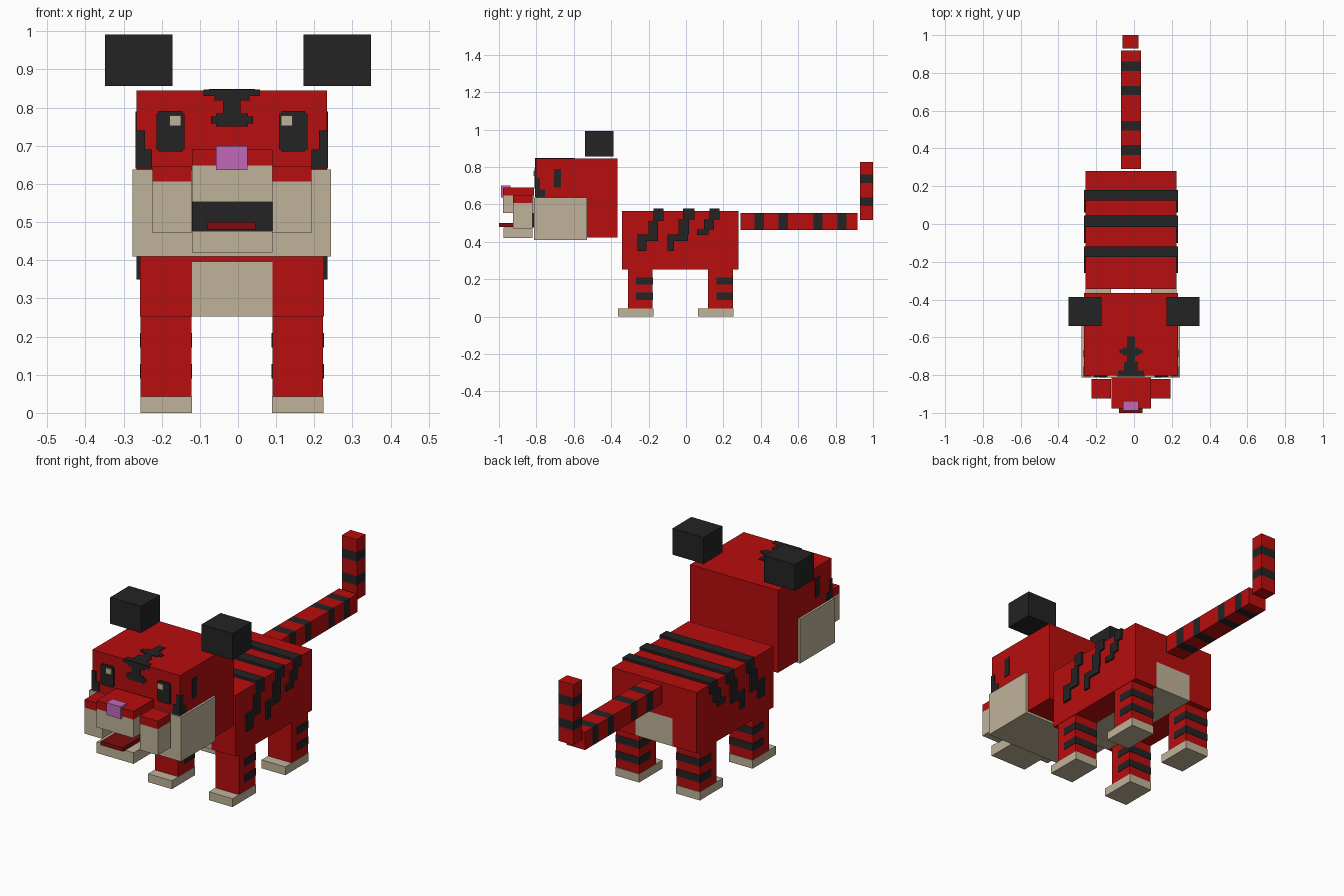
import bpy, bmesh
from mathutils import Vector

cube = bpy.data.objects.get("Cube")
if cube:
    bpy.data.objects.remove(cube, do_unlink=True)

CX = -0.016  # symmetry plane of the animal


def material(name, rgb):
    m = bpy.data.materials.new(name)
    m.use_nodes = True
    m.diffuse_color = (*rgb, 1)
    bsdf = m.node_tree.nodes["Principled BSDF"]
    bsdf.inputs["Base Color"].default_value = (*rgb, 1)
    bsdf.inputs["Roughness"].default_value = 0.9
    return m


RED = material("red fur", (0.48, 0.004, 0.004))
BLACK = material("black fur", (0.017, 0.017, 0.017))
TAN = material("tan fur", (0.53, 0.45, 0.32))
PINK = material("pink nose", (0.54, 0.14, 0.48))
TONGUE = material("dark red tongue", (0.20, 0.004, 0.004))


def boxes(name, spans, mats, cuts=(), rule=None):
    """One object from (x0, x1, y0, y1, z0, z1) spans; cuts are (axis, position)."""
    bm = bmesh.new()
    for s in spans:
        lo, hi = Vector(s[0::2]), Vector(s[1::2])
        new = bmesh.ops.create_cube(bm, size=1)["verts"]
        for v in new:
            v.co = (lo + hi) / 2 + v.co * (hi - lo)
    for axis, pos in cuts:
        n = Vector((0, 0, 0))
        n[axis] = 1
        bmesh.ops.bisect_plane(bm, geom=bm.verts[:] + bm.edges[:] + bm.faces[:],
                               plane_co=n * pos, plane_no=n)
    if rule:
        for f in bm.faces:
            f.material_index = int(rule(f.calc_center_median()))
    me = bpy.data.meshes.new(name)
    bm.to_mesh(me)
    bm.free()
    for m in mats:
        me.materials.append(m)
    ob = bpy.data.objects.new(name, me)
    bpy.context.collection.objects.link(ob)
    return ob


def banded(name, span, axis, bands):
    """Red box with black bands along one axis."""
    cuts = [(axis, p) for band in bands for p in band]
    return boxes(name, [span], [RED, BLACK], cuts,
                 lambda c: any(a < c[axis] < b for a, b in bands))


def mirrored(x0, x1):
    """The x span and its reflection, keyed by side."""
    return {"left": (x0, x1), "right": (2 * CX - x1, 2 * CX - x0)}


# Body with a tan chest, belly and rump patch
boxes("body", [(-0.257, 0.225, -0.343, 0.28, 0.252, 0.565)], [RED, TAN],
      [(0, -0.12), (0, 0.09), (2, 0.395)],
      lambda c: -0.12 < c.x < 0.09 and c.z < 0.395)

# Raised body stripes: a bar over the back and stepped runs down each flank
flank_steps = {
    "front": [(-0.175, -0.12, 0.51, 0.577), (-0.20, -0.15, 0.44, 0.51),
              (-0.26, -0.15, 0.405, 0.44), (-0.26, -0.21, 0.35, 0.405)],
    "middle": [(-0.015, 0.045, 0.52, 0.577), (-0.04, 0.015, 0.44, 0.52),
               (-0.10, 0.01, 0.405, 0.44), (-0.10, -0.065, 0.35, 0.405)],
    "rear": [(0.125, 0.18, 0.52, 0.577), (0.095, 0.15, 0.465, 0.52),
             (0.06, 0.12, 0.435, 0.465)],
}
for key, steps in flank_steps.items():
    y0, y1, _, top = steps[0]
    spans = [(-0.266, 0.234, y0, y1, 0.56, top)]
    for x0, x1 in mirrored(0.22, 0.234).values():
        spans += [(x0, x1, *s) for s in steps]
    boxes(key + "_body_stripe", spans, [BLACK])

# Legs with wraparound bands and feet
for side, (x0, x1) in mirrored(0.09, 0.223).items():
    for end, y0 in (("front", -0.311), ("rear", 0.117)):
        y1 = y0 + 0.133
        name = f"{end}_{side}"
        boxes(name + "_leg", [(x0, x1, y0, y1, 0.04, 0.253)], [RED])
        boxes(name + "_leg_bands",
              [(x0 - 0.002, x1 + 0.002, y0 + 0.045, y1 + 0.002, z, z + 0.038)
               for z in (0.09, 0.172)], [BLACK])
        boxes(name + "_foot", [(x0 - 0.001, x1 + 0.001, y0 - 0.053, y1 + 0.003, 0, 0.043)], [TAN])

# Tail and upright tip
banded("tail", (-0.069, 0.036, 0.292, 0.918, 0.463, 0.555), 1,
       [(0.366, 0.418), (0.494, 0.546), (0.683, 0.731), (0.81, 0.859)])
banded("tail_tip", (-0.06, 0.025, 0.93, 1.0, 0.517, 0.827), 2,
       [(0.592, 0.638), (0.713, 0.76)])

# Head, ears and cheek ruff
boxes("head", [(-0.266, 0.233, -0.802, -0.366, 0.422, 0.845)], [RED])
for side, x0 in (("left", 0.172), ("right", -0.348)):
    boxes(side + "_ear", [(x0, x0 + 0.176, -0.541, -0.387, 0.857, 0.992)], [BLACK])
boxes("cheek_ruff", [(-0.277, 0.244, -0.812, -0.53, 0.41, 0.638)], [TAN])

# Muzzle, jaw and mouth
boxes("muzzle", [(-0.12, 0.09, -0.978, -0.813, 0.553, 0.69)], [TAN, RED],
      [(2, 0.648)], lambda c: c.z > 0.648)
for side, (x0, x1) in mirrored(0.09, 0.192).items():
    boxes(side + "_muzzle_pad", [(x0, x1, -0.925, -0.821, 0.472, 0.647)], [TAN, RED],
          [(2, 0.606)], lambda c: c.z > 0.606)
boxes("lower_jaw", [(-0.12, 0.09, -0.976, -0.821, 0.42, 0.477)], [TAN])
boxes("mouth_opening", [(-0.12, 0.09, -0.82, -0.811, 0.477, 0.555)], [BLACK])
boxes("tongue", [(-0.08, 0.046, -1.0, -0.84, 0.48, 0.5)], [TONGUE])
boxes("nose", [(-0.057, 0.025, -0.988, -0.937, 0.637, 0.7)], [PINK])

# Eyes with highlights
for side, (x0, x1) in mirrored(0.108, 0.182).items():
    boxes(side + "_eye", [(x0, x1, -0.81, -0.801, 0.69, 0.785),
                          (x0 + 0.006, x1 - 0.006, -0.81, -0.801, 0.685, 0.791)], [BLACK])
    hx = 0.113 if side == "left" else -0.18
    boxes(side + "_eye_highlight", [(hx, hx + 0.03, -0.815, -0.809, 0.752, 0.779)], [TAN])

# Cheek marks around the face corners and on the sides of the head
for side, (x0, x1) in mirrored(0.193, 0.236).items():
    outer = (0.23, 0.236) if side == "left" else (2 * CX - 0.236, 2 * CX - 0.23)
    upper = (0.212, 0.236) if side == "left" else (2 * CX - 0.236, 2 * CX - 0.212)
    boxes(side + "_face_corner_mark",
          [(x0, x1, -0.807, -0.80, 0.64, 0.69), (*upper, -0.807, -0.80, 0.69, 0.74),
           (*outer, -0.807, -0.755, 0.64, 0.68), (*outer, -0.807, -0.78, 0.68, 0.74)], [BLACK])
    boxes(side + "_head_mark", [(*outer, -0.705, -0.668, 0.69, 0.79)], [BLACK])

# Forehead mark running from the brow over the crown
brow = [(0.074, 0.83, 0.847), (0.046, 0.818, 0.83), (0.023, 0.785, 0.818),
        (0.042, 0.777, 0.785), (0.055, 0.758, 0.777), (0.042, 0.751, 0.758)]
boxes("brow_mark", [(CX - w, CX + w, -0.807, -0.80, a, b) for w, a, b in brow], [BLACK])
crown = [(0.068, -0.804, -0.775), (0.037, -0.775, -0.727), (0.02, -0.727, -0.595),
         (0.06, -0.686, -0.664), (0.042, -0.697, -0.653)]
boxes("crown_mark", [(CX - w, CX + w, a, b, 0.84, 0.848 + 0.0003 * i)
                     for i, (w, a, b) in enumerate(crown)], [BLACK])
